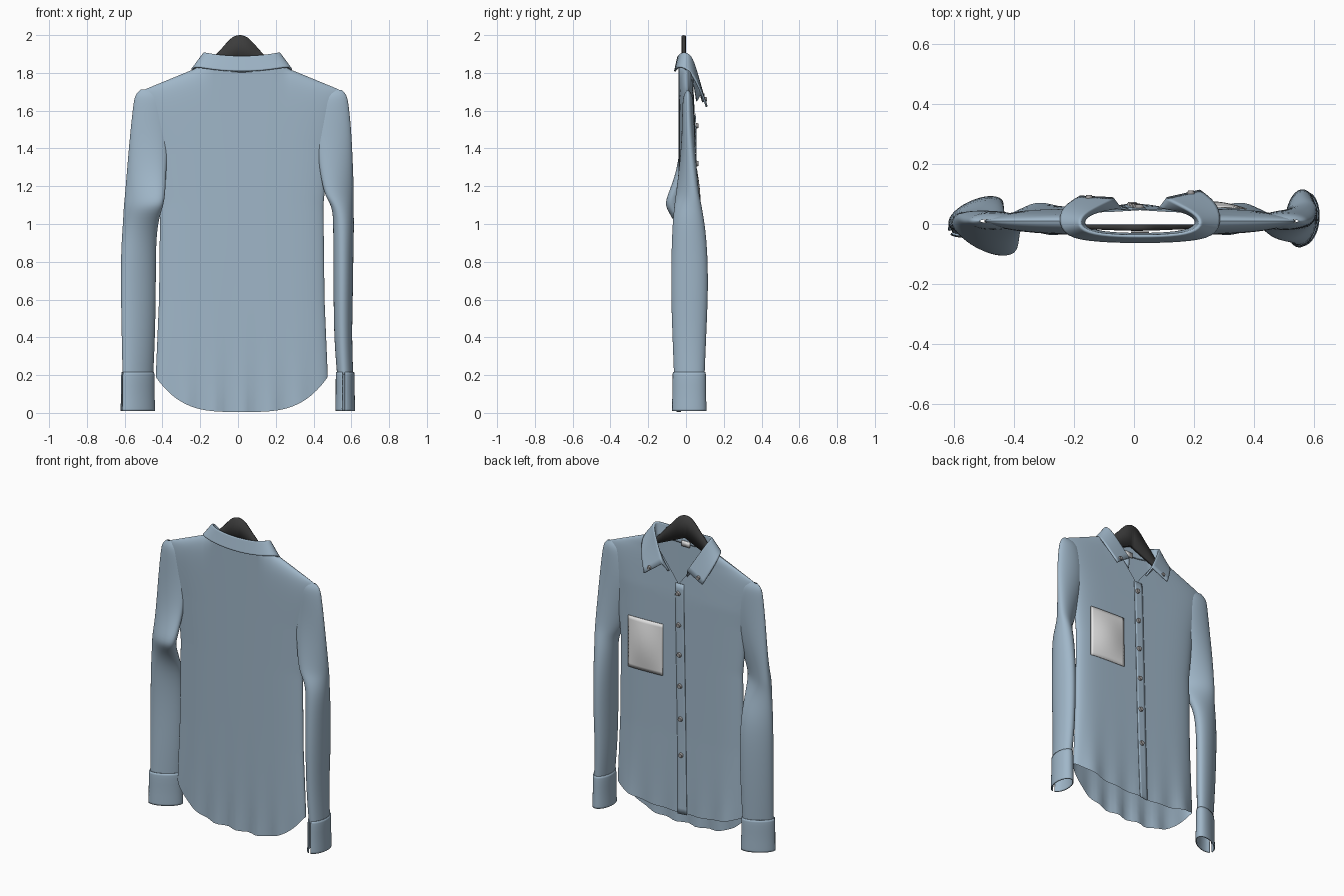
import bpy, bmesh, math
from mathutils import Vector

if "Cube" in bpy.data.objects:
    bpy.data.objects.remove(bpy.data.objects["Cube"])

C = 0.02   # centre line of the garment
YC = 0.01  # depth of the side seams


def mat(name, col):
    m = bpy.data.materials.new(name)
    m.diffuse_color = (*col, 1)
    m.use_nodes = True
    m.node_tree.nodes["Principled BSDF"].inputs["Base Color"].default_value = m.diffuse_color
    return m


BLUE = mat("denim blue", (0.35, 0.47, 0.58))
GREY = mat("light grey", (0.80, 0.80, 0.80))
BUTTON = mat("button grey", (0.33, 0.32, 0.32))
DARK = mat("hanger charcoal", (0.045, 0.045, 0.045))


def make(name, verts, faces, material, subsurf=0, thick=0):
    me = bpy.data.meshes.new(name)
    me.from_pydata([tuple(v) for v in verts], [], faces)
    bm = bmesh.new()
    bm.from_mesh(me)
    bmesh.ops.recalc_face_normals(bm, faces=bm.faces)
    bm.to_mesh(me)
    bm.free()
    me.materials.append(material)
    for p in me.polygons:
        p.use_smooth = True
    ob = bpy.data.objects.new(name, me)
    bpy.context.collection.objects.link(ob)
    if subsurf:
        s = ob.modifiers.new("smooth", 'SUBSURF')
        s.levels = s.render_levels = subsurf
        s.boundary_smooth = 'PRESERVE_CORNERS'
    if thick:
        s = ob.modifiers.new("thickness", 'SOLIDIFY')
        s.thickness, s.offset = thick, 0
    return ob


def loft(name, rings, material, closed=True, subsurf=0, thick=0):
    n = len(rings[0])
    faces = []
    for r in range(len(rings) - 1):
        for i in range(n if closed else n - 1):
            j = (i + 1) % n
            faces.append((r*n + i, r*n + j, (r+1)*n + j, (r+1)*n + i))
    return make(name, [v for r in rings for v in r], faces, material, subsurf, thick)


def table(pts, x):
    if x <= pts[0][0]:
        return pts[0][1]
    for (a, fa), (b, fb) in zip(pts, pts[1:]):
        if x <= b:
            t = (x - a) / (b - a)
            return fa + (fb - fa) * t
    return pts[-1][1]


# ---- body: width and depth by height
WIDTH = [(0.05, .455), (.2, .455), (.6, .438), (1.1, .432), (1.4, .46), (1.6, .50), (1.72, .525)]
FRONT = [(0, .055), (.15, .052), (.6, .045), (1.1, .042), (1.5, .040), (1.75, .028), (1.85, .034)]


def sheet_y(u, z, side):
    p = math.sqrt(max(0, 1 - abs(u)**6))
    low = math.exp(-z / 0.16)
    if side > 0:
        y = YC + p * table(FRONT, z) + low * (.03 * math.exp(-((abs(u) - .78) / .14)**2) * p
                                              + .010 * math.cos(u * 17))
    else:
        y = YC - p * (.036 + .013 * (1 - u*u)) - low * .013 * math.cos(u * 19) * (1 - u*u)
    return y


def body_point(u, v, side):
    h = abs(u) * 0.515
    hem = .12 + .07*abs(u)**3 if side > 0 else .005 + .185*abs(u)**3.5
    if h > .2:
        top = 1.84 - (h - .2) * .42
    else:
        top = 1.84 - (1 - h/.2) * .26 if side > 0 else 1.825
    z = hem + (top - hem) * v
    k = math.sqrt(max(0, 1 - v**32)) if h > .2 else 1
    return (C + u * table(WIDTH, z), YC + (sheet_y(u, z, side) - YC) * k, z)


N = 44
us = [math.sin(math.pi/2 * (1 - 2*i/N)) for i in range(N + 1)]
rings = []
for r in range(61):
    v = 1 - (1 - r/60)**1.6
    rings.append([body_point(u, v, 1) for u in us] + [body_point(u, v, -1) for u in us[-2:0:-1]])
loft("shirt_body", rings, BLUE)


# ---- sleeves: z, end 1, end 2, half thickness of the flattened section
def oval(z, e1, e2, t, n=18, grow=0.0, gap=0):
    a, b = Vector(e1), Vector(e2)
    c, ax = (a + b) / 2, (b - a) / 2
    L = ax.length
    ax.normalize()
    nr = Vector((-ax.y, ax.x))
    out = []
    for i in range(n):
        th = gap + (2*math.pi - 2*gap) * i / (n - 1 if gap else n)
        p = c + ax * (L + grow) * -math.cos(th) + nr * (t + grow) * math.sin(th)
        out.append((p.x, p.y, z))
    return out


LEFT = [(.20, (-.61, -.025), (-.45, .07), .04), (.40, (-.615, -.015), (-.44, .075), .045),
        (.65, (-.62, -.005), (-.435, .08), .046), (.88, (-.62, -.005), (-.435, .065), .05),
        (1.02, (-.61, .01), (-.42, -.03), .055), (1.09, (-.603, .025), (-.40, -.10), .055),
        (1.15, (-.598, .025), (-.385, -.085), .052), (1.28, (-.59, .02), (-.38, -.02), .045),
        (1.48, (-.573, .01), (-.36, .01), .035), (1.63, (-.556, .01), (-.38, .01), .03),
        (1.685, (-.547, .01), (-.41, .01), .024), (1.712, (-.515, .01), (-.45, .01), .006)]
RIGHT = [(.20, (.56, -.065), (.575, .10), .043), (.40, (.55, -.073), (.56, .108), .048),
         (.65, (.55, -.082), (.565, .12), .052), (.88, (.55, -.078), (.565, .115), .054),
         (1.04, (.545, -.07), (.575, .095), .056), (1.11, (.50, -.055), (.60, .075), .053),
         (1.16, (.455, -.04), (.612, .055), .047), (1.30, (.43, -.015), (.61, .035), .042),
         (1.48, (.40, .01), (.603, .015), .035), (1.63, (.42, .01), (.588, .01), .03),
         (1.685, (.44, .01), (.577, .01), .024), (1.71, (.48, .01), (.55, .01), .006)]
for side, rows in (("left", LEFT), ("right", RIGHT)):
    loft(side + "_sleeve", [oval(*r) for r in rows], BLUE, subsurf=2)
    # cuff, slit at one end
    _, e1, e2, t = rows[0]
    cuff = [oval(z, e1, e2, t, 20, g, .14) for z, g in ((.215, .002), (.19, .005), (.1, .004), (.03, .007), (.01, .007))]
    loft(side + "_cuff", cuff, BLUE, closed=False, subsurf=1, thick=.006)

# ---- collar: inner foot, fold, outer edge, from back centre to front tip
HALF = [((0, -.036, 1.80), (0, -.042, 1.885), (0, -.06, 1.805)),
        ((.13, -.032, 1.81), (.14, -.038, 1.895), (.15, -.056, 1.815)),
        ((.19, -.01, 1.83), (.205, -.015, 1.91), (.25, -.04, 1.835)),
        ((.19, .02, 1.81), (.20, .025, 1.90), (.27, .015, 1.82)),
        ((.145, .045, 1.74), (.155, .052, 1.82), (.255, .07, 1.73)),
        ((.065, .055, 1.65), (.09, .085, 1.70), (.20, .11, 1.62))]


def station(s, sgn):
    i, t, o = [Vector((C + sgn * p[0], p[1], p[2])) for p in s]
    if sgn < 0 and o.y > .05:  # this leaf lies flatter and higher
        o.y *= .82
        o.z += .025
    return [i, i.lerp(t, .6), t.lerp(i, .1), t, t.lerp(o, .15), t.lerp(o, .6), o]


collar = [station(s, 1) for s in HALF[:0:-1]] + [station(s, 1) for s in HALF[:1]] + [station(s, -1) for s in HALF[1:]]
loft("collar", collar, BLUE, closed=False, subsurf=2, thick=.01)


# ---- plates lying on the shirt front
def front_patch(name, x0, x1, z0, z1, off, puff, material, nx=8, nz=24, skew=0, lean=0):
    rows = []
    for r in range(nz + 1):
        z = z0 + (z1 - z0) * r / nz
        row = []
        for i in range(nx + 1):
            x = x0 + (x1 - x0) * i / nx + lean * r / nz
            b = math.sin(math.pi*i/nx) * math.sin(math.pi*r/nz)
            row.append((x, sheet_y((x - C)/table(WIDTH, z), z, 1) + off + puff*b, z + skew*(x - x0)))
        rows.append(row)
    return loft(name, rows, material, closed=False, thick=.004)


front_patch("button_placket", -.05, .01, .115, 1.585, .003, 0, BLUE, nx=4, nz=40, lean=.03)
front_patch("chest_pocket", .125, .375, .965, 1.295, .005, .018, GREY, nx=14, nz=14, skew=-.03)


# ---- buttons
def button(name, x, y, z, r=.016):
    bm = bmesh.new()
    bmesh.ops.create_cone(bm, cap_ends=True, segments=16, radius1=r, radius2=r*.75, depth=.012)
    bm.verts.ensure_lookup_table()
    vs = [(v.co.x + x, v.co.z + y, v.co.y + z) for v in bm.verts]
    fs = [[v.index for v in f.verts] for f in bm.faces]
    bm.free()
    ob = make(name, vs, fs, BUTTON)
    for p in ob.data.polygons:
        p.use_smooth = False


for k, z in enumerate((1.52, 1.32, 1.13, .93, .72, .49)):
    x = .018 - .025 * (1.52 - z)
    button("front_button_%d" % (k + 1), x, sheet_y((x - C)/.45, z, 1) + .010, z)
for sgn, nm, y, z in ((1, "right", .106, 1.66), (-1, "left", .091, 1.68)):
    button(nm + "_collar_button", C + sgn*.17, y, z, .013)

# ---- neck label inside the back
make("neck_label", [(-.01, -.026, 1.79), (.05, -.026, 1.79), (.05, -.028, 1.825), (-.01, -.028, 1.825)],
     [(0, 1, 2, 3)], GREY, thick=.003)

# ---- hanger: thin bell-shaped plate with sloping arms
TOP = [(0, 2.0), (.02, 1.998), (.045, 1.985), (.075, 1.955), (.10, 1.925), (.13, 1.895), (.17, 1.845), (.25, 1.765), (.44, 1.665)]
hang = []
for i in range(65):
    x = -.44 + .88 * i / 64
    zt = table(TOP, abs(x))
    zb = min(1.86 - abs(x) * .45, zt - .02)
    y = -.012 + .1 * x * x
    d = .011 - .004 * min(1, abs(x) / .2)
    hang.append([(x + .01, y - d, zb), (x + .01, y - d, zt - .004), (x + .01, y, zt),
                 (x + .01, y + d, zt - .004), (x + .01, y + d, zb)])
loft("hanger", hang, DARK)
